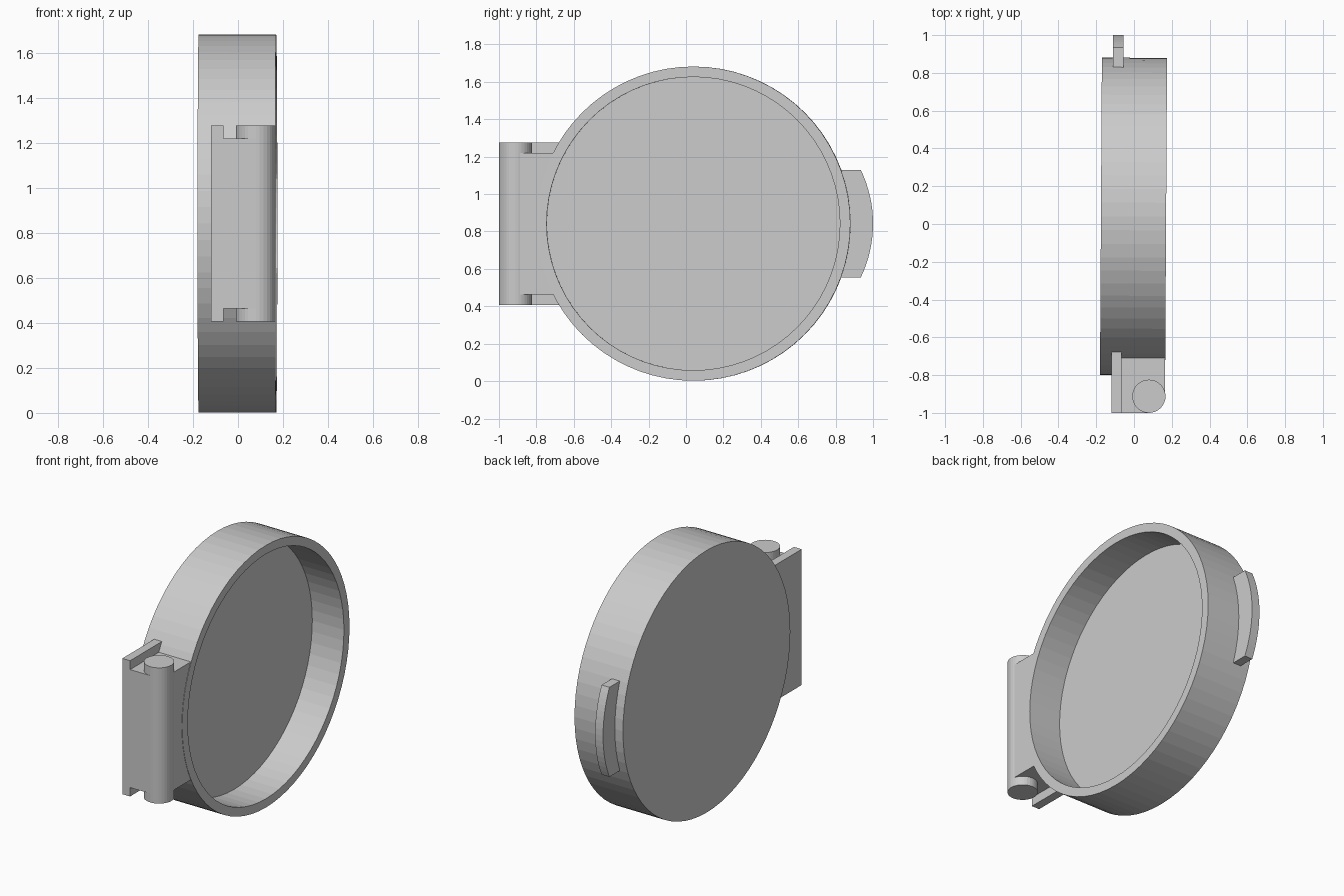
import bpy, bmesh, math
from mathutils import Matrix, Vector

if "Cube" in bpy.data.objects:
    bpy.data.objects.remove(bpy.data.objects["Cube"], do_unlink=True)

CY, CZ, R = 0.04, 0.842, 0.84      # dish centre and outer radius
R_IN, SEAT = 0.784, 0.822          # dish inner radius, depth to which parts sink in its wall

grey = bpy.data.materials.new("plain_grey")
grey.use_nodes = True
grey.diffuse_color = (0.6, 0.6, 0.6, 1)
grey.node_tree.nodes["Principled BSDF"].inputs["Base Color"].default_value = (0.6, 0.6, 0.6, 1)


def finish(name, bm):
    bmesh.ops.recalc_face_normals(bm, faces=bm.faces)
    mesh = bpy.data.meshes.new(name)
    bm.to_mesh(mesh)
    bm.free()
    mesh.materials.append(grey)
    obj = bpy.data.objects.new(name, mesh)
    bpy.context.collection.objects.link(obj)
    return obj


def arc(cy, radius, z0, z1, side, steps=16):
    """Points (y, z) along a circle centred at height CZ, from z0 to z1."""
    a0, a1 = (math.asin((z - CZ) / radius) for z in (z0, z1))
    angles = [a0 + (a1 - a0) * i / steps for i in range(steps + 1)]
    return [(cy + side * radius * math.cos(a), CZ + radius * math.sin(a)) for a in angles]


def slab(name, x0, x1, outline):
    """Extrude a (y, z) outline along x."""
    bm = bmesh.new()
    face = bm.faces.new([bm.verts.new((x0, y, z)) for y, z in outline])
    new = bmesh.ops.extrude_face_region(bm, geom=[face])["geom"]
    verts = [v for v in new if isinstance(v, bmesh.types.BMVert)]
    bmesh.ops.translate(bm, verts=verts, vec=(x1 - x0, 0, 0))
    return finish(name, bm)


def hinge_slab(name, x0, x1, y_front, half):
    z0, z1 = CZ - half, CZ + half
    return slab(name, x0, x1, [(y_front, z1), (y_front, z0)] + arc(CY, SEAT, z0, z1, -1))


# Round dish, turned about the x axis and open towards +x
bm = bmesh.new()
profile = [(-0.175, 0), (-0.175, R), (0.17, R), (0.17, R_IN), (-0.055, R_IN), (-0.055, 0)]
verts = [bm.verts.new((x, 0, r)) for x, r in profile]
edges = [bm.edges.new(pair) for pair in zip(verts, verts[1:])]
bmesh.ops.spin(bm, geom=verts + edges, cent=(0, 0, 0), axis=(1, 0, 0),
               angle=math.tau, steps=72)
bmesh.ops.remove_doubles(bm, verts=bm.verts, dist=0.0005)
dish = finish("dish", bm)
dish.location = (0, CY, CZ)
dish.rotation_euler.z = -0.006

# Hinge: tall outer plate, shorter block behind the pin
hinge_slab("hinge_plate", -0.12, -0.065, -1.0, 0.435)
hinge_slab("hinge_block_front", -0.065, 0.08, -1.0, 0.378)
hinge_slab("hinge_block_rear", 0.08, 0.163, -0.912, 0.378)

# Hinge pin
bm = bmesh.new()
bmesh.ops.create_cone(bm, cap_ends=True, segments=32, radius1=0.088, radius2=0.088, depth=0.87,
                      matrix=Matrix.Translation(Vector((0.079, -0.912, CZ))))
finish("hinge_pin", bm)

# Curved latch tab opposite the hinge
z0, z1 = CZ - 0.287, CZ + 0.287
slab("latch_tab", -0.112, -0.056,
     arc(0.334, 0.666, z0, z1, 1) + arc(CY, SEAT, z1, z0, 1))
